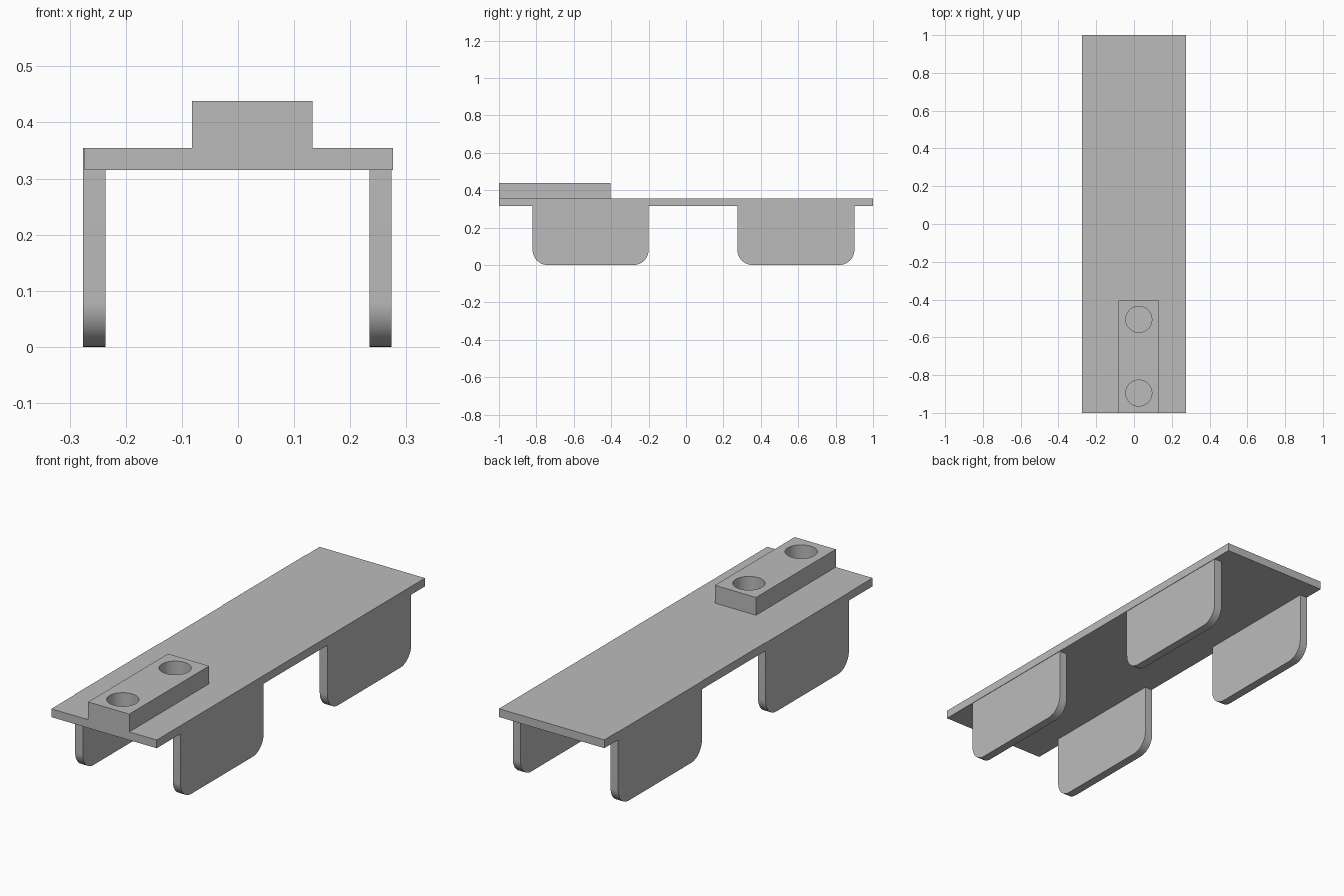
import bpy, bmesh, math

cube = bpy.data.objects.get("Cube")
if cube:
    bpy.data.objects.remove(cube, do_unlink=True)

DECK_BOTTOM, DECK_TOP, BLOCK_TOP = 0.315, 0.354, 0.438

grey = bpy.data.materials.new("plain grey")
grey.use_nodes = True
COLOUR = (0.5, 0.5, 0.5, 1.0)
grey.diffuse_color = COLOUR
grey.node_tree.nodes["Principled BSDF"].inputs["Base Color"].default_value = COLOUR


def finish(name, bm):
    """Turn a bmesh into a named, coloured object."""
    bmesh.ops.recalc_face_normals(bm, faces=bm.faces)
    mesh = bpy.data.meshes.new(name)
    bm.to_mesh(mesh)
    bm.free()
    mesh.materials.append(grey)
    obj = bpy.data.objects.new(name, mesh)
    bpy.context.collection.objects.link(obj)
    return obj


def select_only(obj):
    bpy.ops.object.select_all(action="DESELECT")
    obj.select_set(True)
    bpy.context.view_layer.objects.active = obj


def smooth(obj):
    select_only(obj)
    bpy.ops.object.shade_smooth_by_angle(angle=math.radians(30))


def box(name, x0, x1, y0, y1, z0, z1):
    bm = bmesh.new()
    bmesh.ops.create_cube(bm, size=1)
    for v in bm.verts:
        v.co = (x1 if v.co.x > 0 else x0,
                y1 if v.co.y > 0 else y0,
                z1 if v.co.z > 0 else z0)
    return finish(name, bm)


def leg(name, x0, x1, y0, y1, radius=0.08, steps=12):
    """Upright panel with rounded lower corners, extruded along x."""
    outline = [(y1, DECK_TOP), (y0, DECK_TOP)]
    for cy, start in ((y0 + radius, math.pi), (y1 - radius, 1.5 * math.pi)):
        for i in range(steps + 1):
            a = start + 0.5 * math.pi * i / steps
            outline.append((cy + radius * math.cos(a), radius + radius * math.sin(a)))
    bm = bmesh.new()
    face = bm.faces.new([bm.verts.new((x0, y, z)) for y, z in outline])
    result = bmesh.ops.extrude_face_region(bm, geom=[face])
    verts = [g for g in result["geom"] if isinstance(g, bmesh.types.BMVert)]
    bmesh.ops.translate(bm, verts=verts, vec=(x1 - x0, 0, 0))
    smooth(finish(name, bm))


# Long flat deck
box("deck", -0.274, 0.276, -1.0, 1.0, DECK_BOTTOM, DECK_TOP)

# Four side panels as legs
for end, y0, y1 in (("front", -0.82, -0.20), ("back", 0.275, 0.90)):
    leg(end + "_right_leg", -0.276, -0.236, y0, y1)
    leg(end + "_left_leg", 0.234, 0.274, y0, y1)

# Raised block with two round holes that end on the deck
block = box("holder_block", -0.082, 0.133, -1.0, -0.405, DECK_TOP, BLOCK_TOP)
for y in (-0.895, -0.505):
    bm = bmesh.new()
    bmesh.ops.create_cone(bm, cap_ends=True, segments=48, radius1=0.069, radius2=0.069, depth=0.3)
    bmesh.ops.translate(bm, verts=bm.verts, vec=(0.0255, y, 0.4))
    cutter = finish("hole_cutter", bm)
    cutter.hide_render = True
    mod = block.modifiers.new("hole", "BOOLEAN")
    mod.operation = "DIFFERENCE"
    mod.solver = "EXACT"
    mod.object = cutter
    select_only(block)
    bpy.ops.object.modifier_apply(modifier=mod.name)
    bpy.data.objects.remove(cutter, do_unlink=True)
smooth(block)
